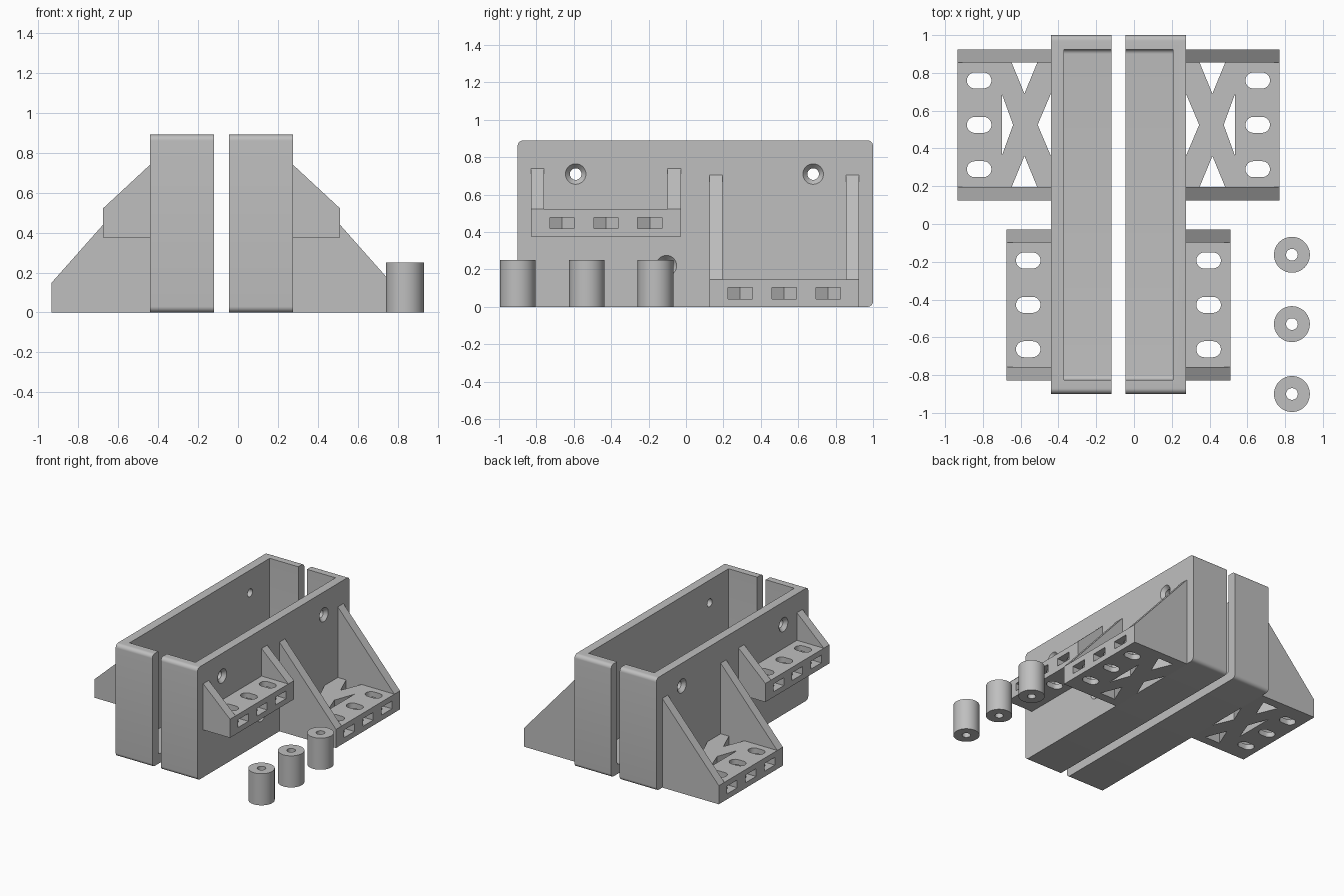
import bpy, bmesh
from math import sin, cos, pi, radians
from mathutils import Vector

cube = bpy.data.objects.get("Cube")
if cube:
    bpy.data.objects.remove(cube, do_unlink=True)

grey = bpy.data.materials.new("plain grey")
grey.use_nodes = True
colour = (0.52, 0.52, 0.52, 1)
grey.diffuse_color = colour
grey.node_tree.nodes["Principled BSDF"].inputs["Base Color"].default_value = colour

MIRROR_X = -0.0825   # plane between the two halves; half parts are built relative to it
OUT = 0.3575         # outer wall face


def loft(name, rings, closed=False):
    """Skin a list of point rings, capped at the ends or joined into a tube."""
    bm = bmesh.new()
    loops = [[bm.verts.new(p) for p in ring] for ring in rings]
    pairs = list(zip(loops, loops[1:]))
    if closed:
        pairs.append((loops[-1], loops[0]))
    else:
        bm.faces.new(loops[0])
        bm.faces.new(loops[-1])
    n = len(loops[0])
    for a, b in pairs:
        for i in range(n):
            j = (i + 1) % n
            bm.faces.new((a[i], a[j], b[j], b[i]))
    bmesh.ops.recalc_face_normals(bm, faces=bm.faces)
    mesh = bpy.data.meshes.new(name)
    bm.to_mesh(mesh)
    bm.free()
    mesh.materials.append(grey)
    ob = bpy.data.objects.new(name, mesh)
    bpy.context.collection.objects.link(ob)
    return ob


def prism(name, outline, axis, lo, hi):
    """Extrude a 2D outline along axis 0, 1 or 2."""
    def place(p, d):
        c = list(p)
        c.insert(axis, d)
        return Vector(c)
    return loft(name, [[place(p, d) for p in outline] for d in (lo, hi)])


def circle(r, steps=32):
    return [(r * cos(2 * pi * i / steps), r * sin(2 * pi * i / steps)) for i in range(steps)]


def rect(x0, y0, x1, y1):
    return [(x0, y0), (x1, y0), (x1, y1), (x0, y1)]


def round_rect(x0, y0, x1, y1, r, steps=8):
    corners = [(x1 - r, y1 - r), (x0 + r, y1 - r), (x0 + r, y0 + r), (x1 - r, y0 + r)]
    pts = []
    for k, (cx, cy) in enumerate(corners):
        for i in range(steps + 1):
            a = (k + i / steps) * pi / 2
            pts.append((cx + r * cos(a), cy + r * sin(a)))
    return pts


def activate(ob):
    bpy.ops.object.select_all(action='DESELECT')
    ob.select_set(True)
    bpy.context.view_layer.objects.active = ob


def cut(ob, cutter):
    cutter.hide_render = True
    mod = ob.modifiers.new("cut", 'BOOLEAN')
    mod.operation = 'DIFFERENCE'
    mod.solver = 'EXACT'
    mod.object = cutter
    activate(ob)
    bpy.ops.object.modifier_apply(modifier=mod.name)
    bpy.data.objects.remove(cutter, do_unlink=True)


def smooth(ob):
    activate(ob)
    bpy.ops.object.shade_smooth_by_angle(angle=radians(30))


def mirror(ob):
    ob.location.x = MIRROR_X
    mod = ob.modifiers.new("mirror", 'MIRROR')
    mod.use_mirror_merge = False
    activate(ob)
    bpy.ops.object.modifier_apply(modifier=mod.name)
    smooth(ob)


# Two facing half shells, open at the top and towards each other
shell = prism("case_halves", round_rect(-0.9, 0, 1, 0.89, 0.03), 0, 0.0375, OUT)
cut(shell, prism("cavity", round_rect(-0.825, 0.072, 0.925, 1.2, 0.025), 0, -0.1, 0.288))

# Countersunk screw holes in the side walls
for y, z in ((-0.59, 0.71), (0.68, 0.71), (-0.105, 0.22)):
    steps = ((0.2, 0.031), (OUT - 0.027, 0.031), (OUT, 0.055), (OUT + 0.05, 0.055))
    cut(shell, loft("screw_hole", [[(u, y + a, z + b) for a, b in circle(r)] for u, r in steps]))
mirror(shell)


def bracket(name, y0, z0, end, peak, braced):
    """Slotted shelf with a sloping rib at each side."""
    y1, top, root = y0 + 0.8, z0 + 0.147, OUT - 0.006
    outline = [(root, z0), (end, z0), (end, top), (OUT, peak), (root, peak)]
    ob = prism(name, outline, 1, y0, y1)
    cut(ob, prism("rib_gap", rect(y0 + 0.07, top, y1 - 0.07, 2), 0, 0, 2))
    mid = (y0 + y1) / 2
    for y in (mid - 0.235, mid, mid + 0.235):
        # Hexagonal nut pocket entering from the end face
        pocket = [(end + 0.05, y - 0.065), (end + 0.05, y + 0.065), (end - 0.175, y + 0.065),
                  (end - 0.2125, y), (end - 0.175, y - 0.065)]
        cut(ob, prism("nut_pocket", pocket, 2, z0 + 0.043, z0 + 0.104))
        # Upright bolt slot
        slot = round_rect(end - 0.18, y - 0.0425, end - 0.05, y + 0.0425, 0.0424)
        cut(ob, prism("bolt_slot", slot, 2, z0 - 0.1, top + 0.1))
    if braced:
        # Triangular openings that leave a crossed brace
        half, cx, far = 0.165, 0.4975, 0.6175
        triangles = [[(OUT, mid - half), (OUT, mid + half), (0.4275, mid)],
                     [(far, mid - half), (far, mid + half), (0.5575, mid)]]
        for s in (-1, 1):
            triangles.append([(cx - 0.068, mid + s * 0.33), (cx + 0.068, mid + s * 0.33),
                              (cx, mid + s * half)])
        for t in triangles:
            cut(ob, prism("opening", t, 2, z0 - 0.1, top + 0.02))
    mirror(ob)


bracket("upper_brackets", -0.828, 0.375, 0.5925, 0.74, False)
bracket("lower_brackets", 0.125, 0, 0.8525, 0.705, True)

# Loose tubular spacers
for i, y in enumerate((-0.9, -0.53, -0.163)):
    rings = [[(0.836 + a, y + b, z) for a, b in circle(r, 48)]
             for r, z in ((0.095, 0), (0.095, 0.25), (0.031, 0.25), (0.031, 0))]
    smooth(loft(f"spacer_{i + 1}", rings, closed=True))
